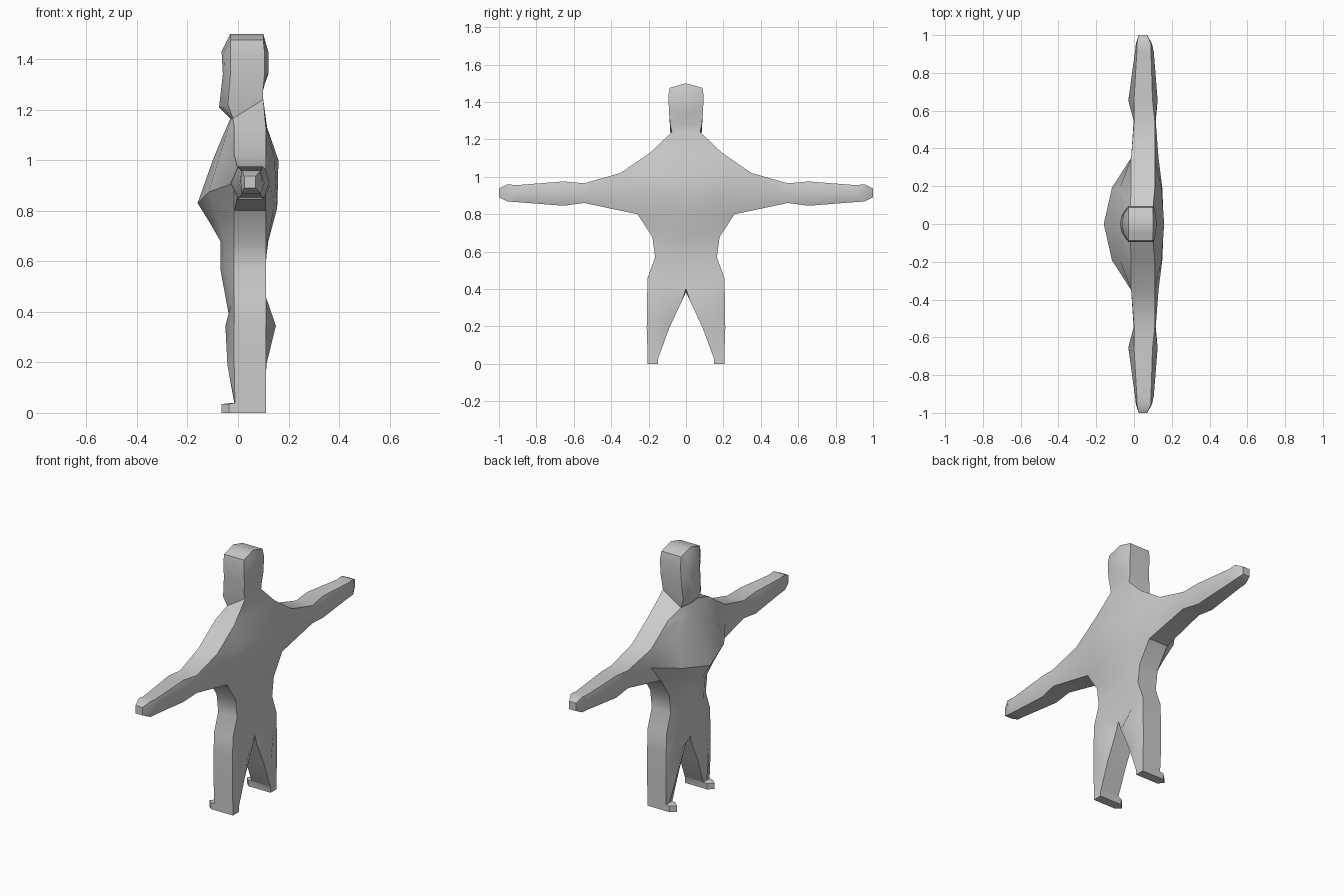
import bpy, bmesh, math
from mathutils import Vector

if "Cube" in bpy.data.objects:
    bpy.data.objects.remove(bpy.data.objects["Cube"])

bm = bmesh.new()


def half_row(y, zf, xf, zb, xb, cfx, cfz, cbx, cbz):
    """Half section: front centre, front mid, front rim, back rim, back mid, back centre."""
    def mid(cx, cz, x, z):
        return Vector((cx + (x - cx) * 0.3, y * 0.55, cz + (z - cz) * 0.55))
    return [Vector((cfx, 0, cfz)), mid(cfx, cfz, xf, zf), Vector((xf, y, zf)),
            Vector((xb, y, zb)), mid(cbx, cbz, xb, zb), Vector((cbx, 0, cbz))]


def loft(rings, closed=False, skip=(), cap=False):
    """Bridge successive sections with quads; skip holds (ring, column) gaps."""
    vs = [[bm.verts.new(p) for p in r] for r in rings]
    n = len(vs[0])
    for i in range(len(vs) - 1):
        for j in range(n if closed else n - 1):
            if (i, j) not in skip:
                k = (j + 1) % n
                bm.faces.new((vs[i][j], vs[i][k], vs[i + 1][k], vs[i + 1][j]))
    if cap:
        bm.faces.new(vs[-1])


# torso, neck down to crotch, open where the arm joins
torso = [half_row(*r) for r in (
    (.075, 1.165, -.02, 1.24, .10, -.03, 1.165, .10, 1.24),
    (.19, 1.13, -.015, 1.13, .11, -.05, 1.12, .115, 1.13),
    (.35, 1.02, -.015, 1.02, .11, -.10, 1.00, .16, 1.00),
    (.35, .91, -.015, .91, .13, -.16, .83, .158, .90),
    (.26, .80, -.015, .80, .11, -.11, .75, .155, .81),
    (.18, .68, -.015, .68, .11, -.07, .68, .12, .68),
    (.165, .57, -.015, .57, .11, -.07, .57, .11, .60),
    (.205, .46, -.015, .46, .11, -.035, .38, .11, .40))]
loft(torso, skip={(2, 2), (3, 2)})

# head, neck up to the ridged crown
head = [torso[0]] + [half_row(*r) for r in (
    (.083, 1.22, -.04, 1.27, .098, -.075, 1.21, .095, 1.28),
    (.09, 1.34, -.03, 1.34, .105, -.06, 1.34, .12, 1.34),
    (.095, 1.43, -.03, 1.43, .105, -.065, 1.43, .12, 1.43),
    (.088, 1.475, -.03, 1.475, .10, -.03, 1.5, .10, 1.5))]
loft(head, cap=True)

# arm: y, top z, bottom z, front x, back x, front ridge x, back ridge x
arm = [[torso[2][2], torso[2][3], torso[3][3], torso[4][3], torso[4][2], torso[3][2]]]
for y, zt, zb, xf, xb, mf, mb in (
        (.545, .965, .86, .0, .11, -.002, .115),
        (.655, .975, .845, .0, .098, -.03, .125),
        (.91, .955, .865, .015, .09, .005, .105),
        (.955, .96, .868, .015, .09, .01, .095),
        (1.0, .937, .89, .025, .07, .025, .07)):
    zm = (zt + zb) / 2
    arm.append([Vector(p) for p in ((xf, y, zt), (xb, y, zt), (mb, y, zm),
                                    (xb, y, zb), (xf, y, zb), (mf, y, zm))])
loft(arm, closed=True, cap=True)

# leg and foot: outer y, outer z, inner y, inner z, front x, back x, front ridge x, back ridge x
hip = torso[-1]
leg = [[hip[2], hip[3], hip[4], hip[5], hip[0], hip[1]]]
for yo, zo, yi, zi, xf, xb, mf, mb in (
        (.208, .35, .02, .34, -.015, .11, -.05, .15),
        (.21, .19, .09, .19, -.015, .11, -.042, .112),
        (.205, .04, .145, .04, -.012, .11, -.015, .11),
        (.205, .035, .148, .035, -.035, .11, -.065, .11),
        (.205, 0, .15, 0, -.035, .11, -.065, .11)):
    ym, zm = (yo + yi) / 2, (zo + zi) / 2
    leg.append([Vector(p) for p in ((xf, yo, zo), (xb, yo, zo), (mb, ym, zm),
                                    (xb, yi, zi), (xf, yi, zi), (mf, ym, zm))])
loft(leg, closed=True, cap=True)

# weld the parts and mirror to the other side
bmesh.ops.remove_doubles(bm, verts=bm.verts[:], dist=1e-4)
geom = bm.verts[:] + bm.edges[:] + bm.faces[:]
bmesh.ops.mirror(bm, geom=geom, axis='Y', merge_dist=1e-4)
bmesh.ops.remove_doubles(bm, verts=bm.verts[:], dist=1e-4)
bmesh.ops.recalc_face_normals(bm, faces=bm.faces[:])

mesh = bpy.data.meshes.new("human_body")
bm.to_mesh(mesh)
bm.free()
body = bpy.data.objects.new("human_body", mesh)
bpy.context.collection.objects.link(body)
bpy.context.view_layer.objects.active = body
body.select_set(True)
bpy.ops.object.shade_smooth_by_angle(angle=math.radians(35))
